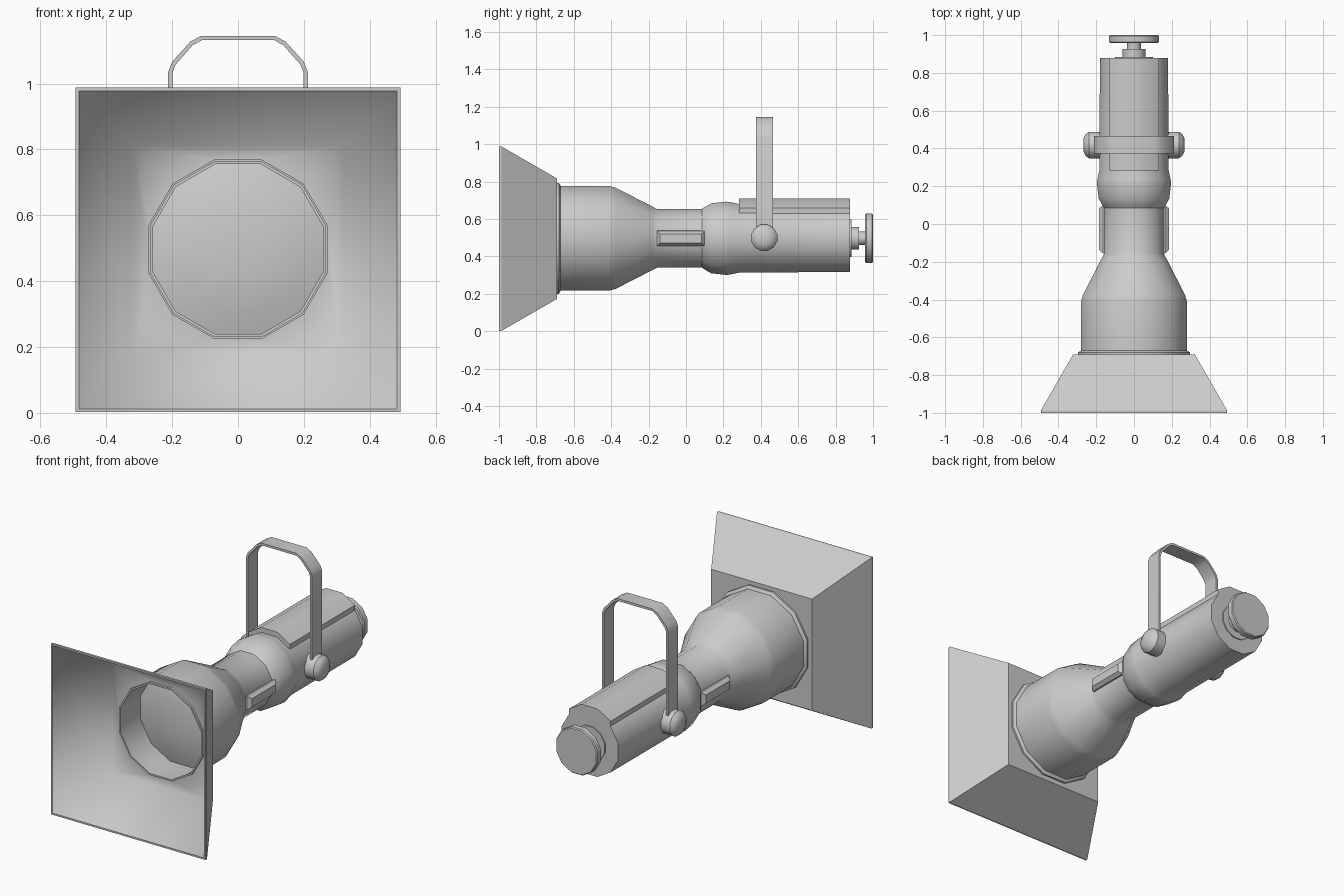
import bpy, bmesh, math
from mathutils import Vector

if "Cube" in bpy.data.objects:
    bpy.data.objects.remove(bpy.data.objects["Cube"])

CZ = 0.497                      # height of the lamp axis
FLAT = math.cos(math.radians(15))


def finish(name, bm, angle=35):
    bmesh.ops.remove_doubles(bm, verts=bm.verts, dist=1e-5)
    bmesh.ops.recalc_face_normals(bm, faces=bm.faces)
    me = bpy.data.meshes.new(name)
    bm.to_mesh(me)
    bm.free()
    ob = bpy.data.objects.new(name, me)
    bpy.context.collection.objects.link(ob)
    bpy.ops.object.select_all(action='DESELECT')
    ob.select_set(True)
    bpy.context.view_layer.objects.active = ob
    if angle:
        bpy.ops.object.shade_smooth_by_angle(angle=math.radians(angle))
    return ob


def lathe(name, profile, axis='y', origin=(0, 0, CZ), n=12):
    """Turn (flat half-width, position) pairs about y or x."""
    bm = bmesh.new()
    rings = []
    for r, t in profile:
        ring = []
        for i in range(n):
            a = 2 * math.pi * (i + 0.5) / n
            u, w = r / FLAT * math.cos(a), r / FLAT * math.sin(a)
            p = (u, t, w) if axis == 'y' else (t, u, w)
            ring.append(bm.verts.new(Vector(origin) + Vector(p)))
        rings.append(ring)
    for a, b in zip(rings, rings[1:]):
        for i in range(n):
            j = (i + 1) % n
            bm.faces.new((a[i], a[j], b[j], b[i]))
    for ring in (rings[0], rings[-1]):
        bm.faces.new(ring)
    return finish(name, bm)


def sweep(name, section, a, b, axis='y'):
    """Extrude a closed (x, z) section along y."""
    bm = bmesh.new()
    f = bm.faces.new([bm.verts.new((x, a, z)) for x, z in section])
    ext = bmesh.ops.extrude_face_region(bm, geom=[f])
    vs = [g for g in ext['geom'] if isinstance(g, bmesh.types.BMVert)]
    bmesh.ops.translate(bm, verts=vs, vec=(0, b - a, 0))
    return finish(name, bm)


def hood(name, squares, hole, smooth):
    """Square rings joined in turn, closed by a plate with a 12-sided hole."""
    bm = bmesh.new()
    cz = 0.495
    corners = ((1, 1), (-1, 1), (-1, -1), (1, -1))
    rings = [[bm.verts.new((s * cx, y, cz + s * c)) for cx, c in corners]
             for s, y in squares]
    for a, b in zip(rings, rings[1:]):
        for i in range(4):
            j = (i + 1) % 4
            bm.faces.new((a[i], a[j], b[j], b[i]))
    y, sq = squares[-1][1], rings[-1]
    c = [bm.verts.new((hole * math.cos(math.radians(15 + 30 * i)), y,
                       CZ + hole * math.sin(math.radians(15 + 30 * i))))
         for i in range(12)]
    for k in range(4):
        bm.faces.new((sq[k], c[3 * k], c[3 * k + 1], c[3 * k + 2]))
        bm.faces.new((sq[k], c[3 * k + 2], c[(3 * k + 3) % 12], sq[(k + 1) % 4]))
    ob = finish(name, bm, 0)
    if smooth:
        for p in ob.data.polygons:
            p.use_smooth = True


# Square hood: outer shell with rim, smooth inner shell
hood("hood_outer", [(.483, -1), (.493, -1), (.493, -.987), (.322, -.69)], .28, False)
hood("hood_inner", [(.483, -1), (.317, -.697)], .28, True)

# Lamp barrel, from the recessed lens out over the lip to the back
lathe("barrel", [
    (.10, -.555), (.19, -.54), (.258, -.52), (.258, -.705), (.267, -.705),
    (.267, -.692), (.297, -.692), (.297, -.68), (.28, -.67), (.28, -.41),
    (.27, -.375), (.17, -.18), (.157, -.155), (.157, .09)])
lathe("housing", [
    (.157, .085), (.167, .10), (.187, .135), (.196, .215), (.194, .235),
    (.182, .29), (.181, .878)])

# Raised panel on top of the housing
sweep("top_panel", [(.13, .60), (.133, .66), (.052, .709), (-.052, .709),
                    (-.133, .66), (-.13, .60)], .283, .878)

# Rear knob
lathe("rear_knob", [(.10, .875), (.10, .884), (.06, .884), (.06, .926),
                    (.036, .926), (.036, .958), (.127, .958), (.132, .964),
                    (.132, .994), (.127, 1.0)])

# Side ribs on the neck and yoke knobs, mirrored left and right
for side, s in (("right", 1), ("left", -1)):
    bm = bmesh.new()
    rows = [[bm.verts.new((s * x, y, CZ + z)) for y, z in
             ((y0, -h), (y1, -h), (y1, h), (y0, h))]
            for x, y0, y1, h in ((.13, -.155, .10, .042), (.165, -.155, .10, .04),
                                 (.185, -.138, .083, .024))]
    for a, b in zip(rows, rows[1:]):
        for i in range(4):
            j = (i + 1) % 4
            bm.faces.new((a[i], a[j], b[j], b[i]))
    bm.faces.new(rows[0])
    bm.faces.new(rows[-1])
    finish("neck_rib_" + side, bm)
    lathe("yoke_knob_" + side, [(.07, s * .17), (.07, s * .238), (.058, s * .255),
                                (.035, s * .267)], 'x', (0, .418, .50))

# Hanging yoke: flat strap bent over the housing
half = [(.212, .49), (.212, 1.035), (.200, 1.066), (.145, 1.127), (.112, 1.145)]
inner = [(.199, .49), (.199, 1.033), (.189, 1.058), (.138, 1.116), (.109, 1.132)]


def arch(pts):
    return pts + [(-x, z) for x, z in reversed(pts)]


sweep("yoke", arch(half) + arch(inner)[::-1], .374, .465)
